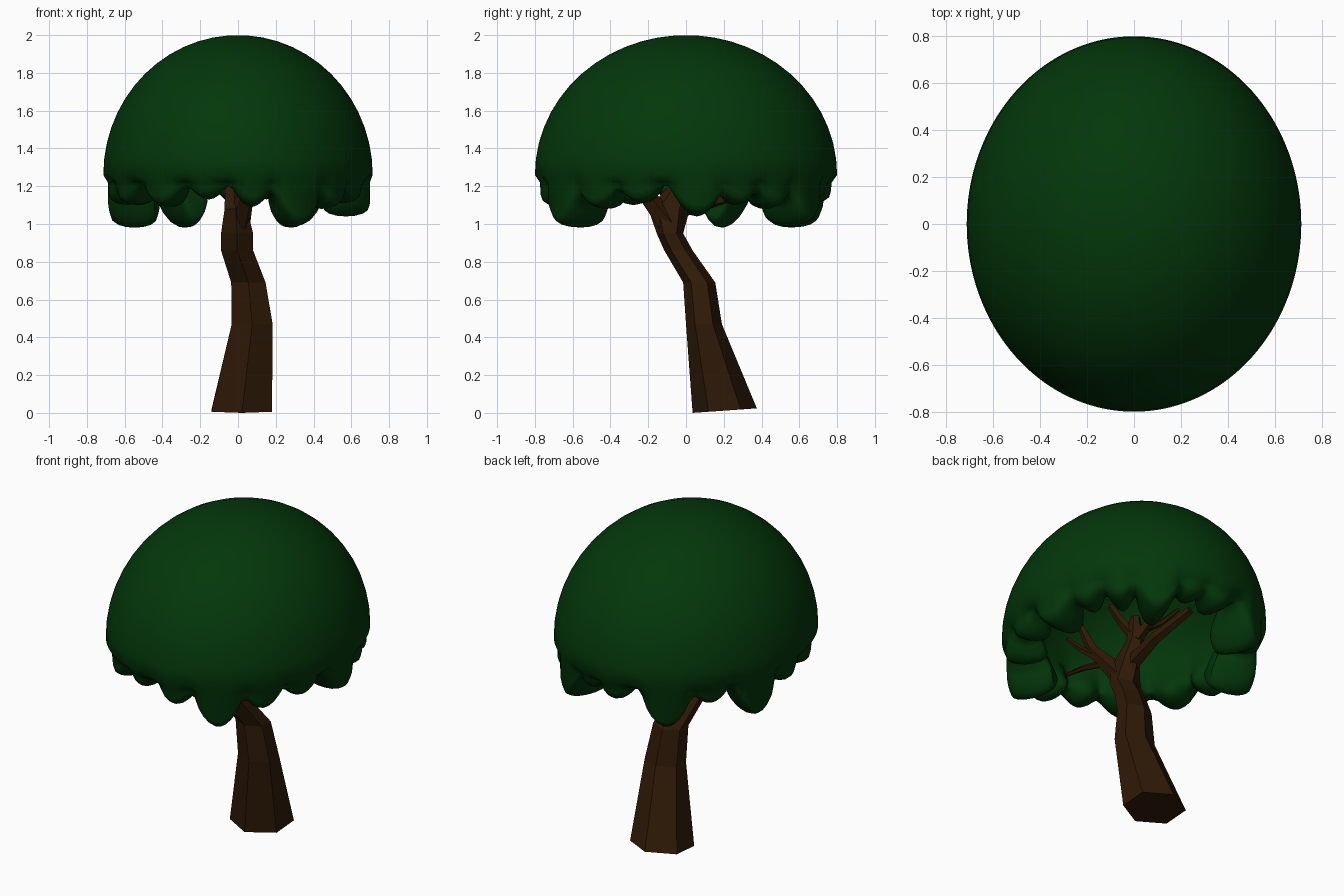
import bpy, bmesh
from math import sin, cos, pi, radians
from mathutils import Vector

if "Cube" in bpy.data.objects:
    bpy.data.objects.remove(bpy.data.objects["Cube"])


def material(name, rgb):
    m = bpy.data.materials.new(name)
    m.diffuse_color = (*rgb, 1)
    m.use_nodes = True
    m.node_tree.nodes["Principled BSDF"].inputs["Base Color"].default_value = m.diffuse_color
    return m


LEAF = material("leaf_green", (0.001, 0.038, 0.003))
BARK = material("bark_brown", (0.028, 0.010, 0.002))


def finish(name, bm, mat, smooth):
    bmesh.ops.recalc_face_normals(bm, faces=bm.faces)
    me = bpy.data.meshes.new(name)
    bm.to_mesh(me)
    bm.free()
    for p in me.polygons:
        p.use_smooth = smooth
    me.materials.append(mat)
    ob = bpy.data.objects.new(name, me)
    bpy.context.collection.objects.link(ob)
    return ob


def skin(bm, rings, caps=(True, True)):
    rows = [[bm.verts.new(p) for p in r] for r in rings]
    n = len(rows[0])
    for a, b in zip(rows, rows[1:]):
        for i in range(n):
            j = (i + 1) % n
            bm.faces.new((a[i], a[j], b[j], b[i]))
    if caps[0]:
        bm.faces.new(rows[0])
    if caps[1]:
        bm.faces.new(rows[-1])


# Canopy: thick dome whose rim hangs down in rounded lobes
# lobe = (angle, half width in degrees, lowest z)
LOBES = [(-128, 12, 1.09), (-105, 9, 1.13), (-83, 10, 1.09), (-61, 13, 0.98),
         (-40, 11, 1.08), (-20, 10, 1.11), (5, 12, 1.04), (23, 9, 1.1),
         (40, 9, 1.08), (58, 12, 0.99), (76, 9, 1.13), (92, 10, 1.11),
         (119, 13, 0.98), (140, 10, 1.11), (163, 12, 0.98), (184, 10, 1.1),
         (205, 11, 1.1)]
RX, RY, ZC, RIM = 0.713, 0.80, 1.26, 1.20


def lobe_drop(t):
    best = 0
    for ang, w, z in LOBES:
        d = abs((t - ang + 180) % 360 - 180) / w
        if d < 1:
            best = max(best, (RIM - z) * cos(d * pi / 2) ** 0.8)
    return best


def canopy():
    n = 144
    cols = []
    for k in range(n):
        t = 360 * k / n
        drop = lobe_drop(t)
        fat = min(1, drop / 0.14)
        low = RIM - drop
        outer = 0.92 + 0.06 * fat
        inner = 0.80 - 0.17 * fat
        # (radius factor, height) from crown, round the rim, to the ceiling
        prof = [(sin(a), ZC + 0.74 * cos(a)) for a in
                [radians(4 + 86 * i / 13) for i in range(14)]]
        prof += [(outer + 0.02 * (1 - fat), 1.22)]
        mid, half = (outer + inner) / 2, (outer - inner) / 2
        top = min(low + 0.06, 1.215)
        for i in range(9):
            a = pi * i / 8
            prof.append((mid + half * cos(a), top - (top - low) * sin(a) ** 0.8))
        prof += [(0.79 - 0.08 * fat, 1.26)]
        prof += [(0.80 * cos(a), 1.27 + 0.56 * sin(a)) for a in
                 [radians(8 + 76 * i / 7) for i in range(8)]]
        c, s = cos(radians(t)), sin(radians(t))
        cols.append([(RX * r * c, RY * r * s, z) for r, z in prof])
    bm = bmesh.new()
    skin(bm, list(zip(*cols)))
    finish("canopy", bm, LEAF, True)


canopy()

# Trunk: crooked six sided column, (x, y, z, half width x, half width y)
bm = bmesh.new()
path = [(0.02, 0.205, 0.012, 0.185, 0.17), (0.075, 0.095, 0.47, 0.125, 0.095),
        (0.055, 0.07, 0.69, 0.105, 0.085), (-0.005, -0.04, 0.86, 0.098, 0.075),
        (-0.005, -0.085, 0.95, 0.098, 0.07), (-0.012, -0.09, 1.08, 0.068, 0.11),
        (-0.025, -0.02, 1.22, 0.05, 0.055), (-0.01, 0.0, 1.36, 0.028, 0.03)]
skin(bm, [[(x + rx * cos(a), y + ry * sin(a), z + (0.012 * sin(a) if z < 0.1 else 0))
           for a in [pi / 6 + pi * i / 3 for i in range(6)]]
          for x, y, z, rx, ry in path])
finish("trunk", bm, BARK, False)


# Branches: tapered five sided limbs
def branch(name, pts, r0, r1):
    pts = [Vector(p) for p in pts]
    rings = []
    for i, p in enumerate(pts):
        d = pts[min(i + 1, len(pts) - 1)] - pts[max(i - 1, 0)]
        q = d.to_track_quat('Z', 'Y')
        r = r0 + (r1 - r0) * i / (len(pts) - 1)
        rings.append([p + q @ Vector((r * cos(a), r * sin(a), 0))
                      for a in [2 * pi * j / 5 for j in range(5)]])
    b = bmesh.new()
    skin(b, rings)
    finish(name, b, BARK, False)


branch("front_limb", [(0, -0.09, 1.0), (0.03, -0.18, 1.11), (0.07, -0.28, 1.24),
                      (0.09, -0.38, 1.46)], 0.068, 0.018)
branch("front_low_twig", [(0.05, -0.22, 1.13), (0.07, -0.36, 1.16),
                          (0.07, -0.5, 1.18)], 0.022, 0.012)
branch("front_side_twig", [(0.06, -0.25, 1.18), (0.11, -0.34, 1.26),
                           (0.13, -0.43, 1.36)], 0.024, 0.012)
branch("back_limb", [(-0.02, -0.03, 1.08), (0, 0.2, 1.14),
                     (-0.04, 0.45, 1.22)], 0.048, 0.024)
branch("upper_front_twig", [(-0.02, -0.01, 1.24), (0.01, -0.09, 1.36),
                            (0.02, -0.18, 1.5)], 0.036, 0.02)
branch("upper_back_twig", [(-0.02, 0, 1.22), (-0.07, 0.07, 1.34),
                           (-0.11, 0.12, 1.5)], 0.036, 0.02)
branch("left_twig", [(-0.05, 0.04, 1.28), (-0.15, 0.06, 1.35),
                     (-0.26, 0.08, 1.47)], 0.022, 0.012)
